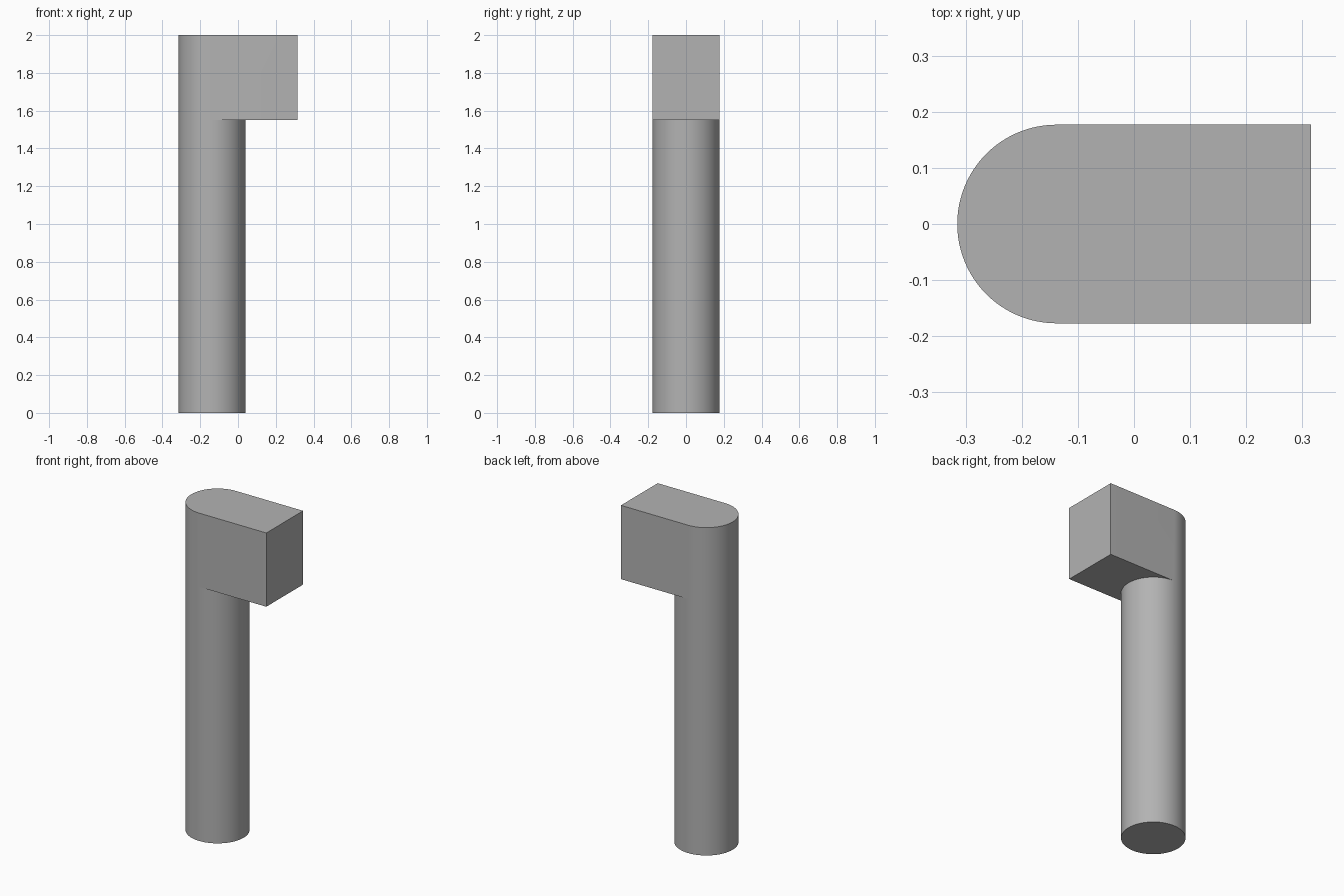
import bpy, bmesh, math

cube = bpy.data.objects.get("Cube")
if cube:
    bpy.data.objects.remove(cube, do_unlink=True)

RADIUS, AXIS_X, END_X = 0.177, -0.138, 0.315
HEAD_Z, TOP_Z = 1.55, 2.0
SEG = 96
HALF = SEG // 2

# Plain grey material
grey = bpy.data.materials.new("plain_grey")
grey.use_nodes = True
colour = (0.45, 0.45, 0.45, 1)
grey.diffuse_color = colour
grey.node_tree.nodes["Principled BSDF"].inputs["Base Color"].default_value = colour

bm = bmesh.new()


def ring(z, count):
    """Circle points at height z, starting at the +y tangent and going round by -x."""
    angles = [math.pi / 2 + math.tau * i / SEG for i in range(count)]
    return [bm.verts.new((AXIS_X + RADIUS * math.cos(a), RADIUS * math.sin(a), z)) for a in angles]


def end_pair(z):
    """Square end corners at height z, front one first."""
    return [bm.verts.new((END_X, s * RADIUS, z)) for s in (-1, 1)]


def wall(low, high):
    for i in range(len(low) - 1):
        bm.faces.new((low[i], low[i + 1], high[i + 1], high[i]))


# Round shaft
base = ring(0, SEG)
neck = ring(HEAD_Z, SEG)
wall(base + base[:1], neck + neck[:1])
bm.faces.new(base[::-1])

# Head: rounded back continues the shaft, square end overhangs
crown = ring(TOP_Z, HALF + 1)
low_end, high_end = end_pair(HEAD_Z), end_pair(TOP_Z)
wall(neck[:HALF + 1] + low_end + neck[:1], crown + high_end + crown[:1])
bm.faces.new(crown + high_end)

# Underside of the overhang
bm.faces.new(neck[HALF:] + neck[:1] + low_end[::-1])
bmesh.ops.recalc_face_normals(bm, faces=bm.faces[:])

mesh = bpy.data.meshes.new("post_with_overhanging_head")
bm.to_mesh(mesh)
bm.free()
mesh.materials.append(grey)
post = bpy.data.objects.new("post_with_overhanging_head", mesh)
bpy.context.collection.objects.link(post)

# Smooth round sides, sharp rims
bpy.ops.object.select_all(action="DESELECT")
post.select_set(True)
bpy.context.view_layer.objects.active = post
bpy.ops.object.shade_smooth_by_angle(angle=math.radians(30))
